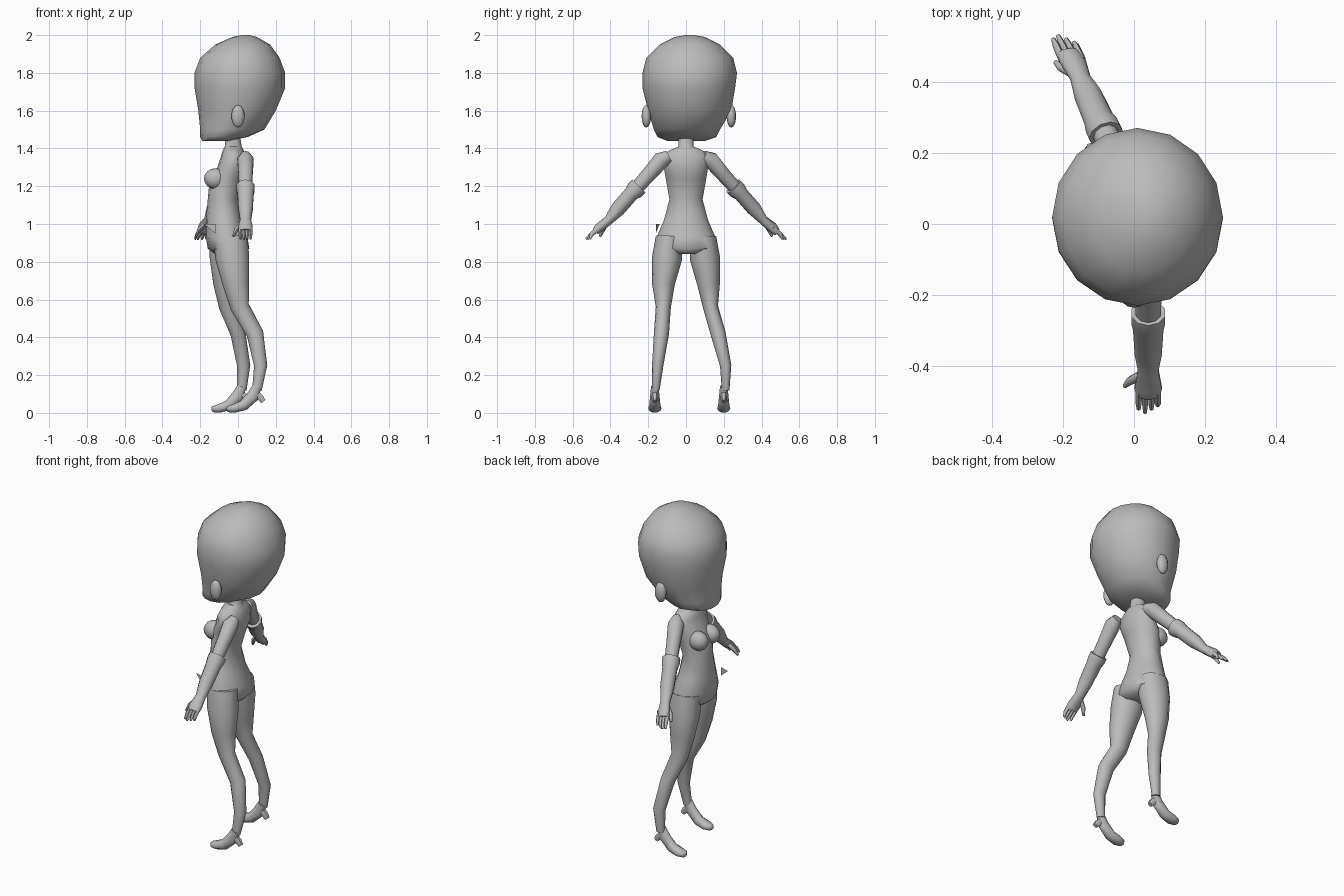
import bpy, bmesh, math
from mathutils import Vector

old = bpy.data.objects.get("Cube")
if old:
    bpy.data.objects.remove(old, do_unlink=True)

grey = bpy.data.materials.new("plain_grey")
grey.use_nodes = True
grey.diffuse_color = (0.5, 0.5, 0.5, 1)
grey.node_tree.nodes["Principled BSDF"].inputs["Base Color"].default_value = grey.diffuse_color


def finish(name, bm, angle=60):
    """Turn a bmesh into a smooth shaded object with the shared material."""
    bmesh.ops.recalc_face_normals(bm, faces=bm.faces[:])
    mesh = bpy.data.meshes.new(name)
    bm.to_mesh(mesh)
    bm.free()
    mesh.materials.append(grey)
    obj = bpy.data.objects.new(name, mesh)
    bpy.context.collection.objects.link(obj)
    bpy.ops.object.select_all(action="DESELECT")
    obj.select_set(True)
    bpy.context.view_layer.objects.active = obj
    bpy.ops.object.shade_smooth_by_angle(angle=math.radians(angle))
    return obj


def skin(name, rings):
    """Bridge (centre, axis_a, axis_b, sides) ellipses into a closed body."""
    bm = bmesh.new()
    loops = []
    for centre, a, b, sides in rings:
        turns = [math.tau * i / sides for i in range(sides)]
        loops.append([bm.verts.new(centre + a * math.cos(t) + b * math.sin(t)) for t in turns])
    for low, high in zip(loops, loops[1:]):
        count = len(low)
        for i in range(count):
            j = (i + 1) % count
            bm.faces.new((low[i], low[j], high[j], high[i]))
    bm.faces.new(loops[0])
    bm.faces.new(loops[-1])
    return finish(name, bm)


def stack(name, levels, sides):
    """Level rings given as height, x range, y range."""
    rings = []
    for z, x0, x1, y0, y1 in levels:
        centre = Vector(((x0 + x1) / 2, (y0 + y1) / 2, z))
        rings.append((centre, Vector(((x1 - x0) / 2, 0, 0)), Vector((0, (y1 - y0) / 2, 0)), sides))
    return skin(name, rings)


def tube(name, path, sides=10):
    """Rings square to a path; each point is x, y, z, sideways radius, other radius."""
    spots = [Vector(p[:3]) for p in path]
    rings = []
    for i, p in enumerate(path):
        along = (spots[min(i + 1, len(spots) - 1)] - spots[max(i - 1, 0)]).normalized()
        side = Vector((0, 1, 0))
        side = (side - along * side.dot(along)).normalized()
        rings.append((spots[i], side * p[3], along.cross(side) * p[4], sides))
    return skin(name, rings)


def ball(name, centre, size):
    bm = bmesh.new()
    bmesh.ops.create_uvsphere(bm, u_segments=12, v_segments=8, radius=1)
    bmesh.ops.scale(bm, vec=size, verts=bm.verts)
    bmesh.ops.translate(bm, vec=centre, verts=bm.verts)
    return finish(name, bm)


# Head, with the chin pushed forward of the neck
stack("head", [
    (1.44, -.19, -.05, -.1, .1),
    (1.46, -.2, .05, -.15, .16),
    (1.5, -.2, .14, -.17, .18),
    (1.6, -.21, .2, -.2, .24),
    (1.72, -.23, .25, -.23, .26),
    (1.8, -.23, .25, -.23, .27),
    (1.88, -.2, .22, -.21, .25),
    (1.95, -.12, .17, -.14, .18),
    (1.99, -.03, .1, -.06, .1),
    (2, .02, .06, 0, .04),
], 16)

# Neck, chest, waist and hips
body = [
    (1.47, -.07, .01, .04),
    (1.41, -.07, .02, .04),
    (1.39, -.08, .03, .09),
    (1.36, -.09, .04, .13),
    (1.3, -.11, .05, .12),
    (1.24, -.15, .03, .11),
    (1.13, -.16, 0, .09),
    (1.02, -.17, .02, .12),
    (.93, -.17, .05, .16),
    (.87, -.16, .06, .16),
    (.84, -.12, .03, .08),
]
stack("torso", [(z, x0, x1, -w, w) for z, x0, x1, w in body], 14)

# Small flap at the hip
flap = bmesh.new()
corners = [(-.18, -.14, 1), (-.12, -.16, 1), (-.12, -.16, .95)]
flap.faces.new([flap.verts.new(c) for c in corners])
bmesh.ops.solidify(flap, geom=flap.faces[:], thickness=.008)
finish("hip_flap", flap)

# Legs differ in stance: the +y leg steps forward
legs = {
    "right_leg": [
        (-.06, .09, .93, .07, .09),
        (-.06, .1, .82, .08, .09),
        (-.06, .12, .68, .06, .07),
        (-.05, .13, .56, .04, .05),
        (0, .17, .42, .04, .04),
        (.03, .21, .25, .03, .035),
        (.02, .21, .12, .02, .025),
    ],
    "left_leg": [
        (-.04, -.09, .93, .07, .09),
        (-.03, -.1, .82, .08, .09),
        (-.01, -.12, .68, .06, .07),
        (.01, -.12, .56, .04, .05),
        (.09, -.13, .42, .04, .045),
        (.12, -.15, .25, .03, .035),
        (.1, -.16, .12, .02, .025),
    ],
}
for name, path in legs.items():
    tube(name, path, 12)

# Matching parts on both sides
for name, s in (("right", 1), ("left", -1)):
    def arm_x(reach):
        return -.02 - .45 * (reach - .12) if s > 0 else .04

    def limb(part, points, shift=0, sides=10):
        tube(name + part, [(arm_x(y) + shift, s * y, z, a, b) for y, z, a, b in points], sides)

    ball(name + "_breast", (-.12, s * .055, 1.24), (.06, .05, .055))
    ball(name + "_ear", (0, .015 + s * .225, 1.57), (.035, .025, .06))

    # Upper arm and flared glove
    limb("_upper_arm", [
        (.09, 1.36, .03, .03), (.13, 1.34, .045, .045),
        (.19, 1.27, .04, .04), (.28, 1.17, .035, .035)])
    limb("_glove", [
        (.25, 1.2, .05, .05), (.27, 1.18, .05, .05), (.29, 1.16, .04, .045),
        (.36, 1.08, .04, .04), (.41, 1.02, .025, .03), (.46, .98, .025, .04),
        (.48, .96, .02, .035)])

    # Fingers and thumb
    for i in range(4):
        spread = (i - 1.5) * .018
        tip = .53 - abs(i - 1) * .01
        limb("_finger", [(.46, .98, .014, .011), (.5, .945, .012, .01),
                         (tip, .92, .006, .006)], spread, 6)
    x = arm_x(.42)
    tube(name + "_thumb", [
        (x - .01, s * .42, 1.01, .015, .015),
        (x - .05, s * .44, .97, .013, .013),
        (x - .065, s * .455, .935, .007, .007)], 6)

    # Tiptoe foot with a short raised heel
    ox, oy = (-.08, .2) if s > 0 else (0, -.165)
    tube(name + "_foot", [
        (ox + .1, oy, .14, .02, .025),
        (ox + .08, oy, .09, .025, .035),
        (ox + .03, oy, .04, .03, .03),
        (ox - .02, oy, .024, .035, .024),
        (ox - .05, oy, .02, .025, .018),
        (ox - .06, oy, .018, .01, .01)])
    tube(name + "_heel", [
        (ox + .08, oy, .11, .02, .025),
        (ox + .12, oy, .08, .018, .02),
        (ox + .135, oy, .06, .012, .015)], 6)
